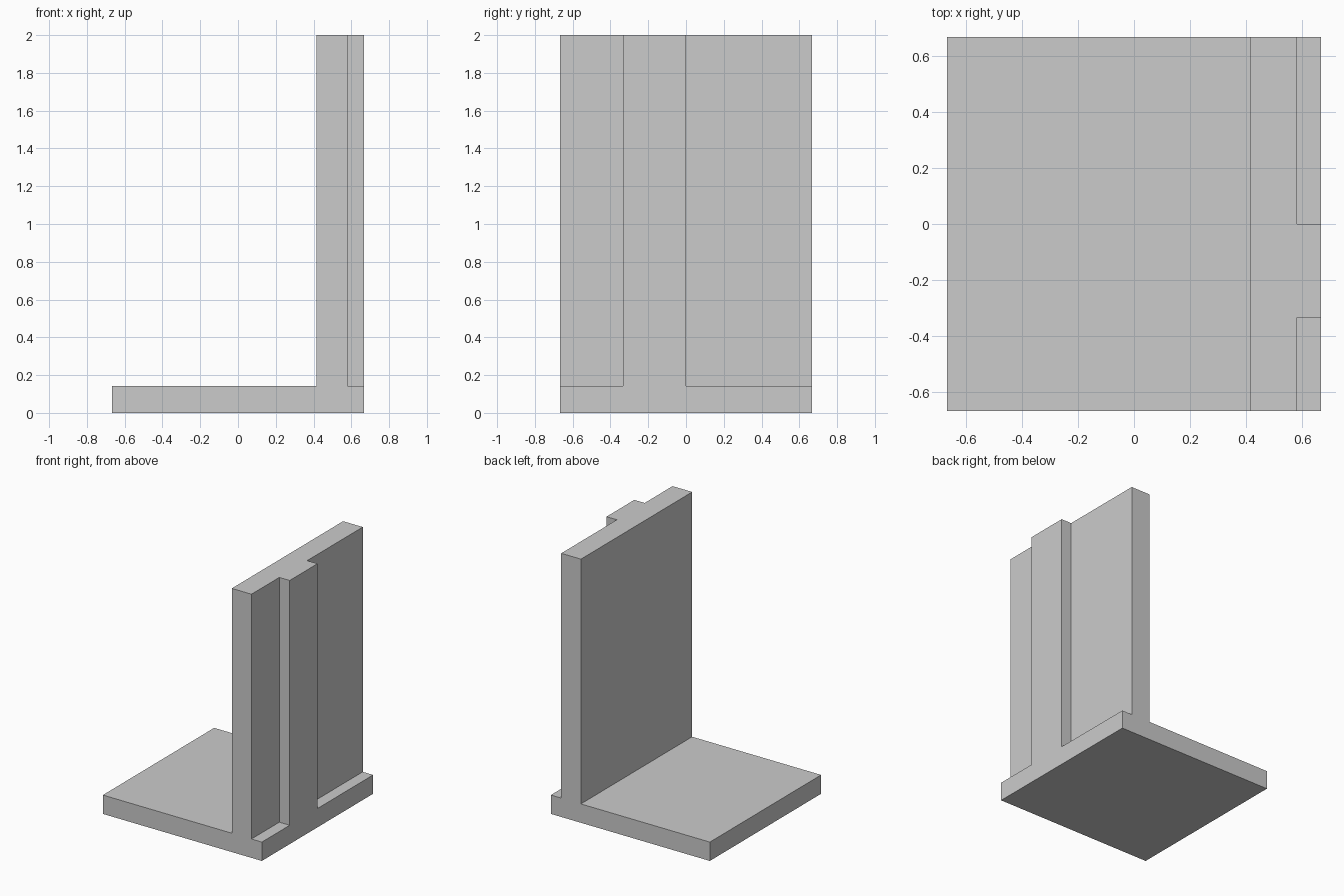
import bpy, bmesh

if "Cube" in bpy.data.objects:
    bpy.data.objects.remove(bpy.data.objects["Cube"])

HALF = 0.667            # half of the square footprint
BASE_TOP = 0.143        # base plate thickness
HEIGHT = 2.0
WALL_IN, WALL_OUT = 0.415, 0.58
RIB_Y0, RIB_Y1 = -0.333, 0.0


def extrude_profile(name, profile, y0, y1):
    """Extrude an (x, z) outline from y0 to y1 as a closed solid."""
    bm = bmesh.new()
    face = bm.faces.new([bm.verts.new((x, y0, z)) for x, z in profile])
    ext = bmesh.ops.extrude_face_region(bm, geom=[face])
    verts = [g for g in ext["geom"] if isinstance(g, bmesh.types.BMVert)]
    bmesh.ops.translate(bm, verts=verts, vec=(0, y1 - y0, 0))
    bmesh.ops.recalc_face_normals(bm, faces=bm.faces)
    mesh = bpy.data.meshes.new(name)
    bm.to_mesh(mesh)
    bm.free()
    obj = bpy.data.objects.new(name, mesh)
    bpy.context.collection.objects.link(obj)
    return obj


# L-shaped body: base plate with upright wall
body = extrude_profile("base_and_wall", [
    (-HALF, 0), (HALF, 0), (HALF, HEIGHT), (WALL_IN, HEIGHT),
    (WALL_IN, BASE_TOP), (-HALF, BASE_TOP)], -HALF, HALF)

# Recesses on the outer face, leaving the vertical rib between them
pocket = [(WALL_OUT, BASE_TOP), (1, BASE_TOP), (1, HEIGHT + 0.5), (WALL_OUT, HEIGHT + 0.5)]
bpy.context.view_layer.objects.active = body
for name, y0, y1 in (("front_recess", -1, RIB_Y0), ("back_recess", RIB_Y1, 1)):
    cutter = extrude_profile(name, pocket, y0, y1)
    cutter.hide_render = True
    mod = body.modifiers.new(name, 'BOOLEAN')
    mod.operation = 'DIFFERENCE'
    mod.solver = 'EXACT'
    mod.object = cutter
    bpy.ops.object.modifier_apply(modifier=mod.name)
    bpy.data.objects.remove(cutter)
